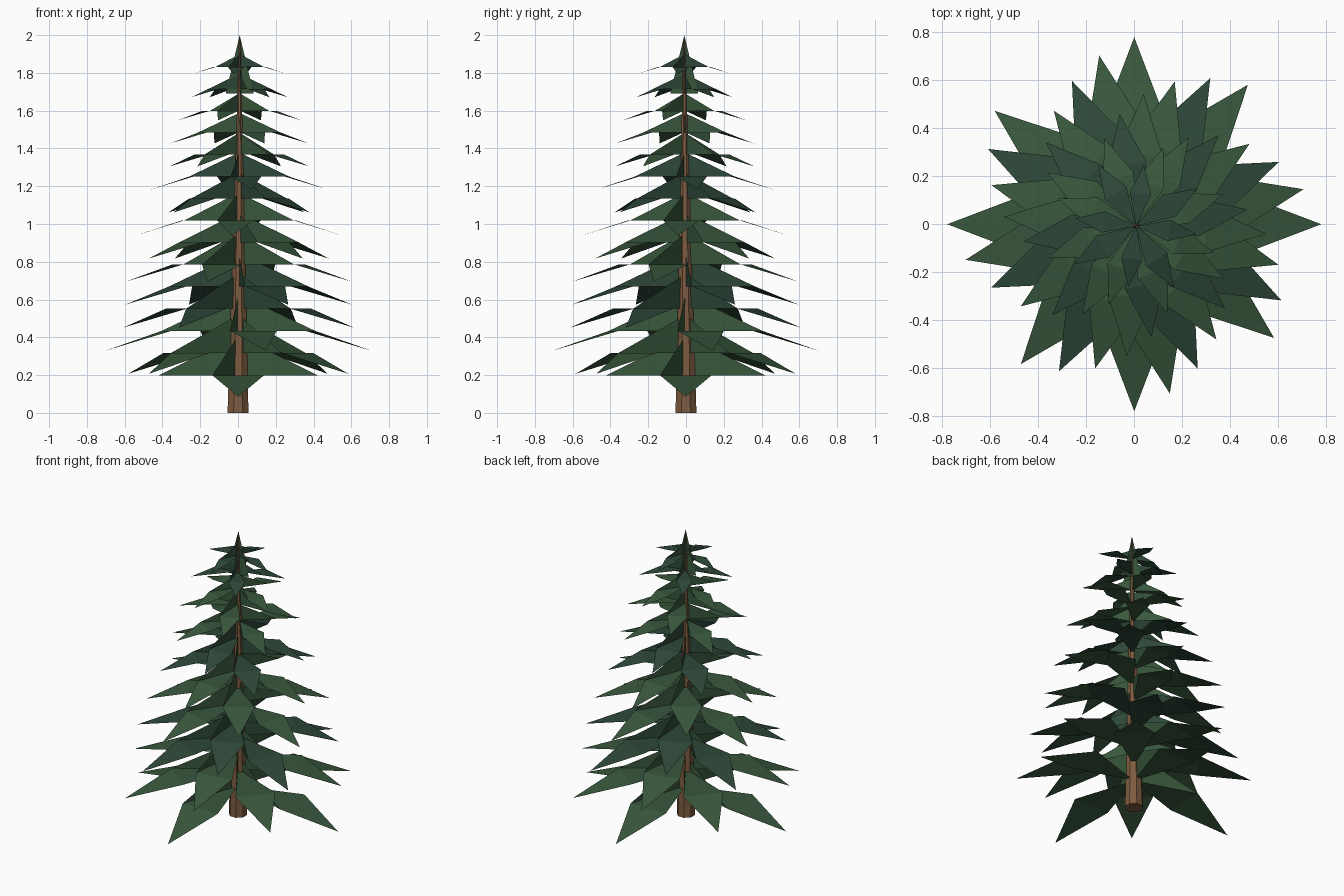
import bpy, bmesh, math
from mathutils import Vector, Matrix

if "Cube" in bpy.data.objects:
    bpy.data.objects.remove(bpy.data.objects["Cube"])

LAYERS = 15
STEP = math.radians(50.9)
TOP_LEAN = Vector((0.01, -0.01, 0))


def material(name, rgb):
    m = bpy.data.materials.new(name)
    m.diffuse_color = (*rgb, 1)
    m.use_nodes = True
    m.node_tree.nodes["Principled BSDF"].inputs["Base Color"].default_value = m.diffuse_color
    return m


def make_object(name, bm, mat):
    mesh = bpy.data.meshes.new(name)
    bm.to_mesh(mesh)
    bm.free()
    mesh.materials.append(mat)
    ob = bpy.data.objects.new(name, mesh)
    bpy.context.collection.objects.link(ob)
    return ob


bark = material("bark", (0.21, 0.105, 0.05))
greens = [material("green", (0.04, 0.095, 0.045)),
          material("blue_green", (0.027, 0.064, 0.04))]

# Trunk, leaning very slightly
bm = bmesh.new()
bmesh.ops.create_cone(bm, cap_ends=True, segments=8, radius1=0.06,
                      radius2=0.004, depth=1.98,
                      matrix=Matrix.Translation((0, 0, 0.99))
                      @ Matrix.Rotation(math.radians(22.5), 4, 'Z'))
for v in bm.verts:
    v.co += TOP_LEAN * (v.co.z / 2)
make_object("trunk", bm, bark)

# Crown: four upright fins meeting in a point
bm = bmesh.new()
for k in range(4):
    rot = Matrix.Rotation(math.radians(8) + k * math.pi / 2, 4, 'Z')
    bm.faces.new([bm.verts.new(rot @ Vector(p) + TOP_LEAN * 0.9) for p in
                  ((0, 0, 1.69), (0.075, 0, 1.69), (0, 0, 2.0))])
make_object("crown_tip", bm, greens[0])


# Each tier: four drooping boughs, turned from the tier below;
# every bough has a flat inner part with a web rising to the trunk on one side
def bough_tier(i):
    reach = 0.78 - 0.02875 * i - 0.000625 * i * i
    tip_z = 0.085 + 0.122 * i
    bend_z = tip_z + 0.146 * reach
    half = 0.175 * reach
    bend = 0.54 * reach
    centre = TOP_LEAN * (bend_z / 2)
    bm = bmesh.new()
    for k in range(4):
        rot = Matrix.Rotation(i * STEP + k * math.pi / 2, 4, 'Z')
        pts = [(0, 0, bend_z), (bend, -half, bend_z), (reach, 0, tip_z),
               (bend, half, bend_z), (0, 0, bend_z + 0.27 * reach)]
        low, a, t, b, high = [bm.verts.new(rot @ Vector(p) + centre)
                              for p in pts]
        bm.faces.new((low, a, b))
        bm.faces.new((a, t, b))
        bm.faces.new((low, high, a))
    make_object(f"bough_tier_{i + 1}", bm, greens[1 if i % 5 in (3, 4) else 0])


for i in range(LAYERS):
    bough_tier(i)
